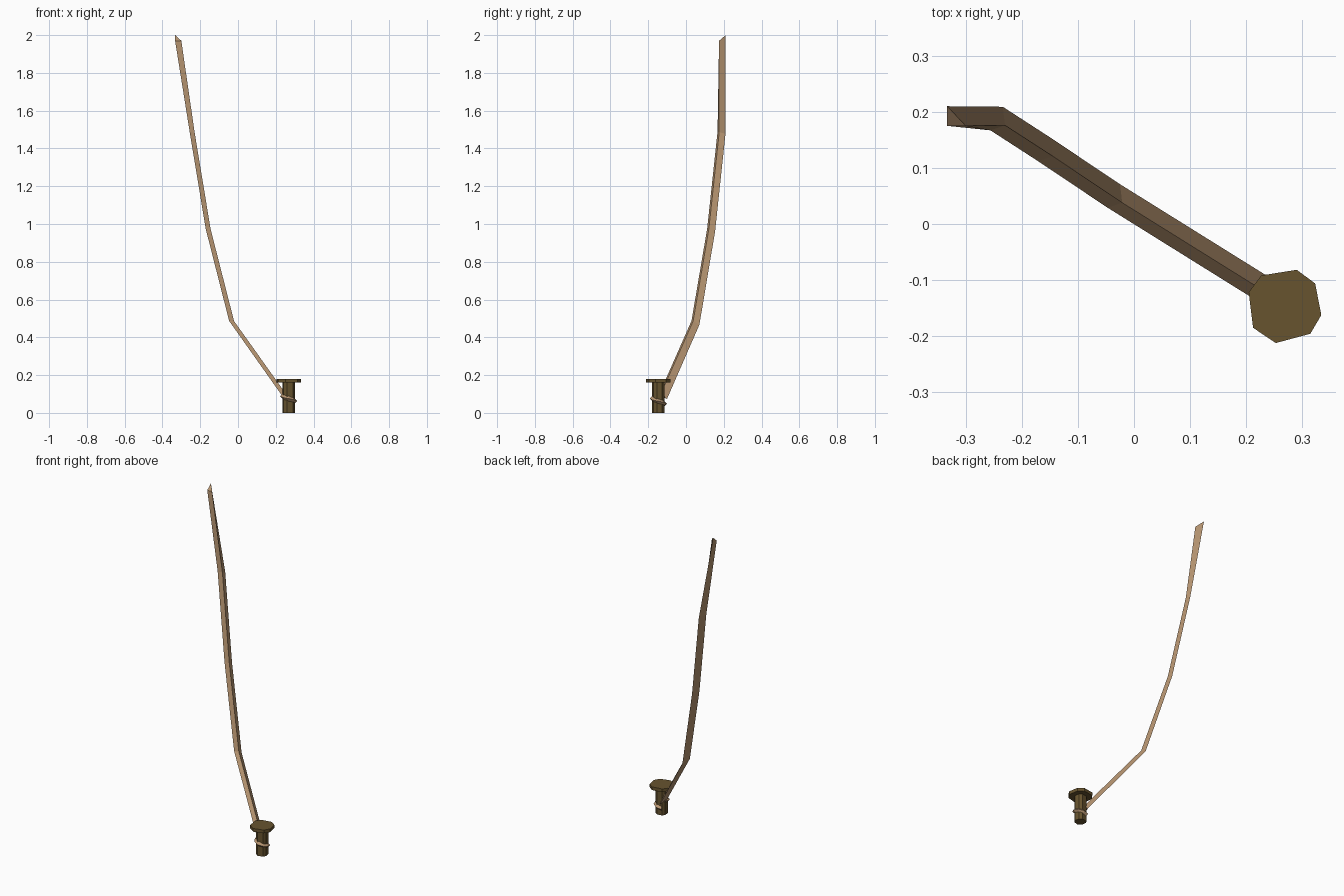
import bpy, math

if "Cube" in bpy.data.objects:
    bpy.data.objects.remove(bpy.data.objects["Cube"])

CX, CY = 0.268, -0.146
ANGLES = [math.radians(a) for a in (-145, -103, -47, -14, 36, 71, 127, 159)]


def material(name, rgb):
    m = bpy.data.materials.new(name)
    m.diffuse_color = (*rgb, 1)
    m.use_nodes = True
    m.node_tree.nodes["Principled BSDF"].inputs["Base Color"].default_value = m.diffuse_color
    return m


def loft(name, rings, mat):
    """Skin a list of equal-sided rings and cap both ends."""
    n = len(rings[0])
    verts = [p for r in rings for p in r]
    faces = [tuple(reversed(range(n))),
             tuple(range(len(verts) - n, len(verts)))]
    for i in range(len(rings) - 1):
        for j in range(n):
            k = (j + 1) % n
            faces.append((i * n + j, i * n + k, (i + 1) * n + k, (i + 1) * n + j))
    me = bpy.data.meshes.new(name)
    me.from_pydata(verts, [], faces)
    me.materials.append(mat)
    ob = bpy.data.objects.new(name, me)
    bpy.context.collection.objects.link(ob)
    return ob


def octagon(r, z):
    return [(CX + r * math.cos(a), CY + r * math.sin(a), z) for a in ANGLES]


wood = material("dark_wood", (0.135, 0.088, 0.028))
hemp = material("rope_fibre", (0.47, 0.30, 0.165))

# Stake shaft and its wider head
loft("stake_shaft", [octagon(0.034, 0), octagon(0.034, 0.163)], wood)
loft("stake_head", [octagon(0.068, 0.16), octagon(0.068, 0.18)], wood)

# Rope: triangular section with one ridge facing up the slope
path = [(0.240, -0.122, 0.085, 0.012, 0.014),
        (-0.036, 0.050, 0.477, 0.010, 0.009),
        (-0.160, 0.133, 0.968, 0.007, 0.005),
        (-0.245, 0.188, 1.483, 0.006, 0.004)]
rings = [[(x - 0.011, y - 0.021, z + t), (x + 0.015, y - 0.012, z + r),
          (x + 0.011, y + 0.021, z - t)] for x, y, z, t, r in path]
rings.append([(-0.333, 0.175, 1.97), (-0.300, 0.175, 1.97), (-0.333, 0.210, 2.0)])
loft("rope", rings, hemp)

# Rope turn spiralling down around the stake
turn = []
for i in range(9):
    a = math.radians(145 + 42 * i)
    z = 0.095 - 0.0065 * i
    c, s = math.cos(a), math.sin(a)
    turn.append([(CX + r * c, CY + r * s, z + h)
                 for r, h in ((0.029, 0.016), (0.029, -0.016), (0.046, 0.0))])
loft("rope_turn", turn, hemp)
